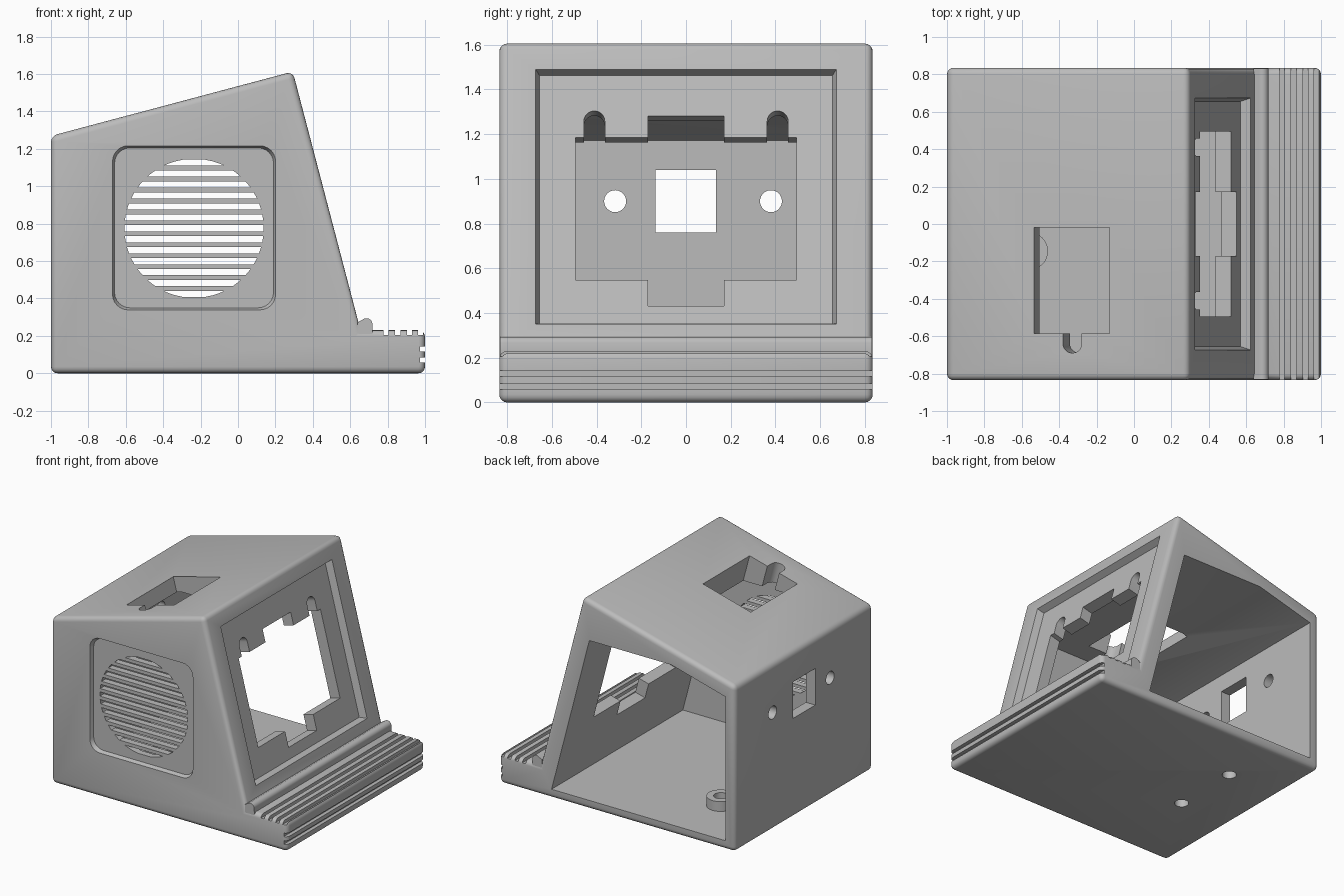
import bpy, bmesh, math
from mathutils import Vector

cube = bpy.data.objects.get("Cube")
if cube:
    bpy.data.objects.remove(cube, do_unlink=True)

gray = bpy.data.materials.new("light_gray_plastic")
gray.use_nodes = True
gray.diffuse_color = (0.5, 0.5, 0.5, 1)
gray.node_tree.nodes["Principled BSDF"].inputs["Base Color"].default_value = (0.5, 0.5, 0.5, 1)

HALF = 0.835           # half depth
LEAN = 0.261           # backward lean of the screen face
PITCH = 0.266          # rise of the roof

# Working planes: origin, u axis, v axis (normal points outward)
FRONT = (Vector((0, -HALF, 0)), Vector((1, 0, 0)), Vector((0, 0, 1)))
SIDE = (Vector((0, 0, 0)), Vector((1, 0, 0)), Vector((0, 0, 1)))
SCREEN = (Vector((0.715, 0, 0)), Vector((0, 1, 0)), Vector((-LEAN, 0, 1)))
ROOF = (Vector((0, 0, 1.535)), Vector((1, 0, PITCH)), Vector((0, 1, 0)))
END = (Vector((-1, 0, 0)), Vector((0, 1, 0)), Vector((0, 0, 1)))
FLOOR = (Vector((0, 0, 0)), Vector((1, 0, 0)), Vector((0, 1, 0)))


def prism(name, outlines, plane, lo, hi, inset=0.0):
    """Extrude outlines along the plane normal; the low end may be inset."""
    o, u, v = plane
    n = u.cross(v)
    bm = bmesh.new()
    for pts in outlines:
        cu = (min(p[0] for p in pts) + max(p[0] for p in pts)) / 2
        cv = (min(p[1] for p in pts) + max(p[1] for p in pts)) / 2
        w = max(p[0] for p in pts) - cu
        k = 1 - inset / w
        low = [bm.verts.new(o + u * (cu + (a - cu) * k) + v * (cv + (b - cv) * k) + n * lo) for a, b in pts]
        top = [bm.verts.new(o + u * a + v * b + n * hi) for a, b in pts]
        bm.faces.new(low[::-1])
        bm.faces.new(top)
        for i in range(len(pts)):
            j = (i + 1) % len(pts)
            bm.faces.new((low[i], low[j], top[j], top[i]))
    bmesh.ops.recalc_face_normals(bm, faces=bm.faces)
    me = bpy.data.meshes.new(name)
    bm.to_mesh(me)
    bm.free()
    me.materials.append(gray)
    ob = bpy.data.objects.new(name, me)
    bpy.context.collection.objects.link(ob)
    return ob


def bake(ob):
    """Apply all modifiers of an object."""
    bpy.context.view_layer.update()
    dg = bpy.context.evaluated_depsgraph_get()
    me = bpy.data.meshes.new_from_object(ob.evaluated_get(dg))
    ob.modifiers.clear()
    ob.data = me


def bevel(ob, width, segments=4):
    m = ob.modifiers.new("bevel", "BEVEL")
    m.width, m.segments = width, segments
    m.limit_method, m.angle_limit = "ANGLE", math.radians(35)
    bake(ob)


def cut(target, *args, **kw):
    """Subtract a temporary prism from the target."""
    cutter = prism("cutter", *args, **kw)
    cutter.hide_render = True
    m = target.modifiers.new("cut", "BOOLEAN")
    m.operation, m.solver, m.object = "DIFFERENCE", "EXACT", cutter
    bake(target)
    bpy.data.objects.remove(cutter, do_unlink=True)


def rect(a, b, c, d):
    return [(a, c), (b, c), (b, d), (a, d)]


def arc(cx, cy, r, start, end, steps):
    return [(cx + r * math.cos(math.radians(start + (end - start) * i / steps)),
             cy + r * math.sin(math.radians(start + (end - start) * i / steps)))
            for i in range(steps + 1)]


def circle(cx, cy, r):
    return arc(cx, cy, r, 0, 352.5, 47)


def round_rect(a, b, c, d, r):
    return (arc(b - r, d - r, r, 0, 90, 6) + arc(a + r, d - r, r, 90, 180, 6)
            + arc(a + r, c + r, r, 180, 270, 6) + arc(b - r, c + r, r, 270, 360, 6))


# Housing shell: wedge with a low foot
shell_outline = [(-1, 0), (1, 0), (1, 0.23), (0.655, 0.23), (0.293, 1.613), (-1, 1.269)]
housing = prism("housing", [shell_outline], SIDE, -HALF, HALF)
bevel(housing, 0.035)

# Hollow interior, open at the back
cavity = [(-0.92, 0.07), (0.555, 0.07), (0.235, 1.295), (-0.46, 1.295), (-0.92, 1.172)]
cut(housing, [cavity], SIDE, -1.0, 0.755)

# Speaker recess and round grille with horizontal slots
cut(housing, [round_rect(-0.675, 0.205, 0.335, 1.22, 0.085)], FRONT, -0.03, 0.01, inset=0.015)
R, CX, CZ = 0.372, -0.235, 0.775
slots = []
for i in range(-6, 7):
    heights = [i * 0.0586 + s * 0.0165 for s in (-1, -0.33, 0.33, 1)]
    half = [math.sqrt(max(R * R - h * h, 0.0004)) for h in heights]
    slots.append([(CX + w, CZ + h) for w, h in zip(half, heights)]
                 + [(CX - w, CZ + h) for w, h in reversed(list(zip(half, heights)))])
cut(housing, slots, FRONT, -0.2, 0.05)

# Screen recess with sloping borders
cut(housing, [rect(-0.675, 0.675, 0.35, 1.492)], SCREEN, -0.05, 0.005, inset=0.02)

# Screen opening with top and bottom tabs and two round-topped notches
opening = ([(-0.495, 0.56), (-0.17, 0.56), (-0.17, 0.445), (0.17, 0.445), (0.17, 0.56), (0.495, 0.56),
            (0.495, 1.198), (0.457, 1.198)]
           + arc(0.41, 1.27, 0.047, 0, 180, 10)
           + [(0.363, 1.198), (0.17, 1.198), (0.17, 1.293), (-0.17, 1.293), (-0.17, 1.198), (-0.363, 1.198)]
           + arc(-0.41, 1.27, 0.047, 0, 180, 10)
           + [(-0.457, 1.198), (-0.495, 1.198)])
cut(housing, [opening], SCREEN, -0.2, 0.1)

# Roof slot with a rounded cable notch
roof_slot = ([(-0.13, -0.585), (-0.13, -0.02), (-0.535, -0.02), (-0.535, -0.585), (-0.38, -0.585)]
             + arc(-0.33, -0.64, 0.05, 180, 360, 10) + [(-0.28, -0.585)])
cut(housing, [roof_slot], ROOF, -0.3, 0.1)

# Socket window and screw holes in the end wall
cut(housing, [rect(-0.137, 0.135, 0.76, 1.04), circle(-0.317, 0.9, 0.049), circle(0.38, 0.9, 0.049)],
    END, -0.05, 0.2)

# Floor screw holes with raised collars
spots = [(-0.56, -0.145), (-0.56, 0.378)]
cut(housing, [circle(x, y, 0.05) for x, y in spots], FLOOR, -0.05, 0.2)
for tag, (x, y) in zip(("front", "back"), spots):
    collar = prism(tag + "_screw_collar", [circle(x, y, 0.1)], FLOOR, 0.06, 0.145)
    cut(collar, [circle(x, y, 0.05)], FLOOR, 0, 0.3)

# Grip grooves on the top and edge of the foot
grooves = [rect(x, x + 0.028, 0.205, 0.3) for x in (0.777, 0.84, 0.903, 0.962)]
grooves += [rect(0.972, 1.1, z, z + 0.027) for z in (0.057, 0.115)]
cut(housing, grooves, SIDE, -1, 1)

# Rounded ridge between the screen face and the foot
ridge_outline = [(0.64, 0.2), (0.72, 0.2), (0.72, 0.23)] + arc(0.687, 0.262, 0.032, 10, 125, 8) + [(0.64, 0.272)]
ridge = prism("foot_ridge", [ridge_outline], SIDE, -HALF + 0.004, HALF - 0.004)

# Smooth shading with sharp corners kept
for ob in list(bpy.context.collection.objects):
    if ob.type == "MESH" and gray.name in ob.data.materials:
        bpy.ops.object.select_all(action="DESELECT")
        ob.select_set(True)
        bpy.context.view_layer.objects.active = ob
        bpy.ops.object.shade_smooth_by_angle(angle=math.radians(30))
